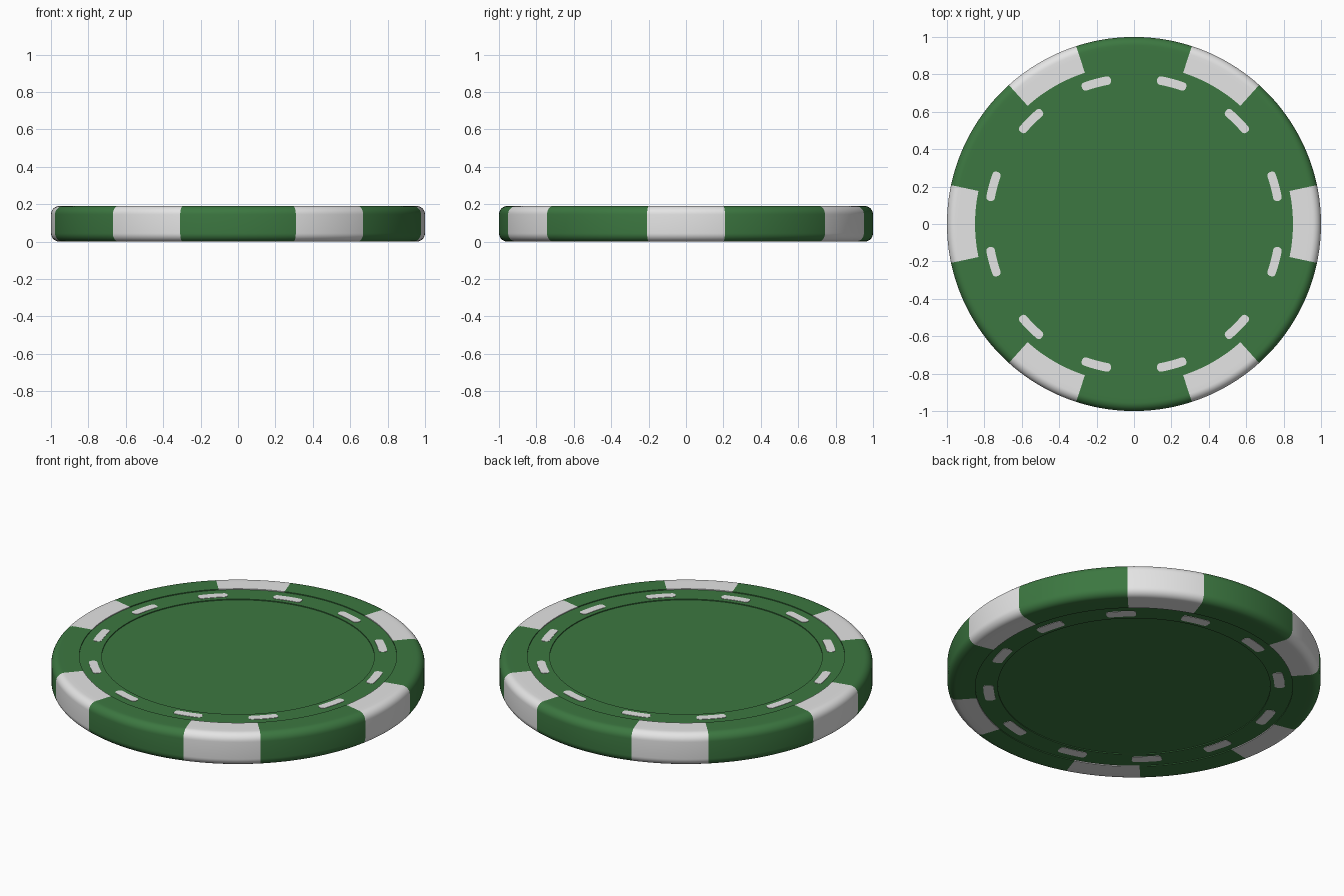
import bpy, bmesh, math

if "Cube" in bpy.data.objects:
    bpy.data.objects.remove(bpy.data.objects["Cube"])

H = 0.19                       # chip thickness
SEG = 180                      # 2 degrees per segment, so spots end on an edge
R_RING, R_FACE, FILLET = 0.85, 0.73, 0.045
Z_RING, Z_FACE = H - 0.005, H - 0.010


def material(name, rgb):
    m = bpy.data.materials.new(name)
    m.diffuse_color = (*rgb, 1)
    m.use_nodes = True
    m.node_tree.nodes["Principled BSDF"].inputs["Base Color"].default_value = m.diffuse_color
    return m


green = material("felt_green", (0.045, 0.185, 0.052))
white = material("chip_white", (0.78, 0.78, 0.78))


def finish(bm, name, mats, smooth):
    bmesh.ops.recalc_face_normals(bm, faces=bm.faces)
    me = bpy.data.meshes.new(name)
    bm.to_mesh(me)
    bm.free()
    for m in mats:
        me.materials.append(m)
    ob = bpy.data.objects.new(name, me)
    bpy.context.collection.objects.link(ob)
    if smooth:
        bpy.ops.object.select_all(action='DESELECT')
        ob.select_set(True)
        bpy.context.view_layer.objects.active = ob
        bpy.ops.object.shade_smooth_by_angle(angle=math.radians(35))
    return ob


# Chip body: stepped profile with rounded rim, mirrored top to bottom and revolved
half = [(R_FACE, Z_FACE), (R_FACE, Z_RING), (R_RING, Z_RING), (R_RING, H), (0.93, H)]
for i in range(9):
    a = math.pi / 2 * (1 - i / 8)
    half.append((1 - FILLET + FILLET * math.cos(a), H - FILLET + FILLET * math.sin(a)))
profile = half + [(r, H - z) for r, z in reversed(half)]

bm = bmesh.new()
rings = []
for r, z in profile:
    rings.append([bm.verts.new((r * math.cos(math.tau * k / SEG),
                                r * math.sin(math.tau * k / SEG), z)) for k in range(SEG)])
for a, b in zip(rings, rings[1:]):
    for k in range(SEG):
        n = (k + 1) % SEG
        bm.faces.new((a[k], b[k], b[n], a[n]))
bm.faces.new(rings[0])
bm.faces.new(rings[-1])

# White edge spots: every 60 degrees on the rim, 24 degrees wide
for f in bm.faces:
    c = f.calc_center_median()
    ang = math.degrees(math.atan2(c.y, c.x))
    off = abs((ang + 30) % 60 - 30)
    if math.hypot(c.x, c.y) > R_RING - 0.002 and off < 12:
        f.material_index = 1
finish(bm, "chip_body", [green, white], True)


# Curved dashes on the inlay ring: thin plates with rounded corners
def dashes(name, z0, z1, half_w, half_l=0.08, radius=0.78, corner=0.018):
    outline = []
    for sx, sy, start in ((1, 1, 0), (-1, 1, 90), (-1, -1, 180), (1, -1, 270)):
        for i in range(5):
            t = math.radians(start + i * 22.5)
            outline.append((sx * (half_l - corner) + corner * math.cos(t),
                            sy * (half_w - corner) + corner * math.sin(t)))
        if sx == sy:           # extra points so the long sides follow the arc
            outline += [(sx * (half_l - corner) * u, sy * half_w) for u in (0.5, 0, -0.5)]
    # order: the long sides run after the first and third corners
    bm = bmesh.new()
    for k in range(12):
        base = math.radians(15 + 30 * k)
        loops = []
        for z in (z0, z1):
            loops.append([bm.verts.new(((radius + v) * math.cos(base + u / radius),
                                        (radius + v) * math.sin(base + u / radius), z))
                          for u, v in outline])
        bm.faces.new(loops[0])
        bm.faces.new(loops[1])
        n = len(outline)
        for i in range(n):
            j = (i + 1) % n
            bm.faces.new((loops[0][i], loops[0][j], loops[1][j], loops[1][i]))
    finish(bm, name, [white], False)


dashes("top_dashes", Z_RING - 0.001, Z_RING + 0.002, 0.023)
dashes("bottom_dashes", H - Z_RING + 0.001, H - Z_RING - 0.002, 0.028)
